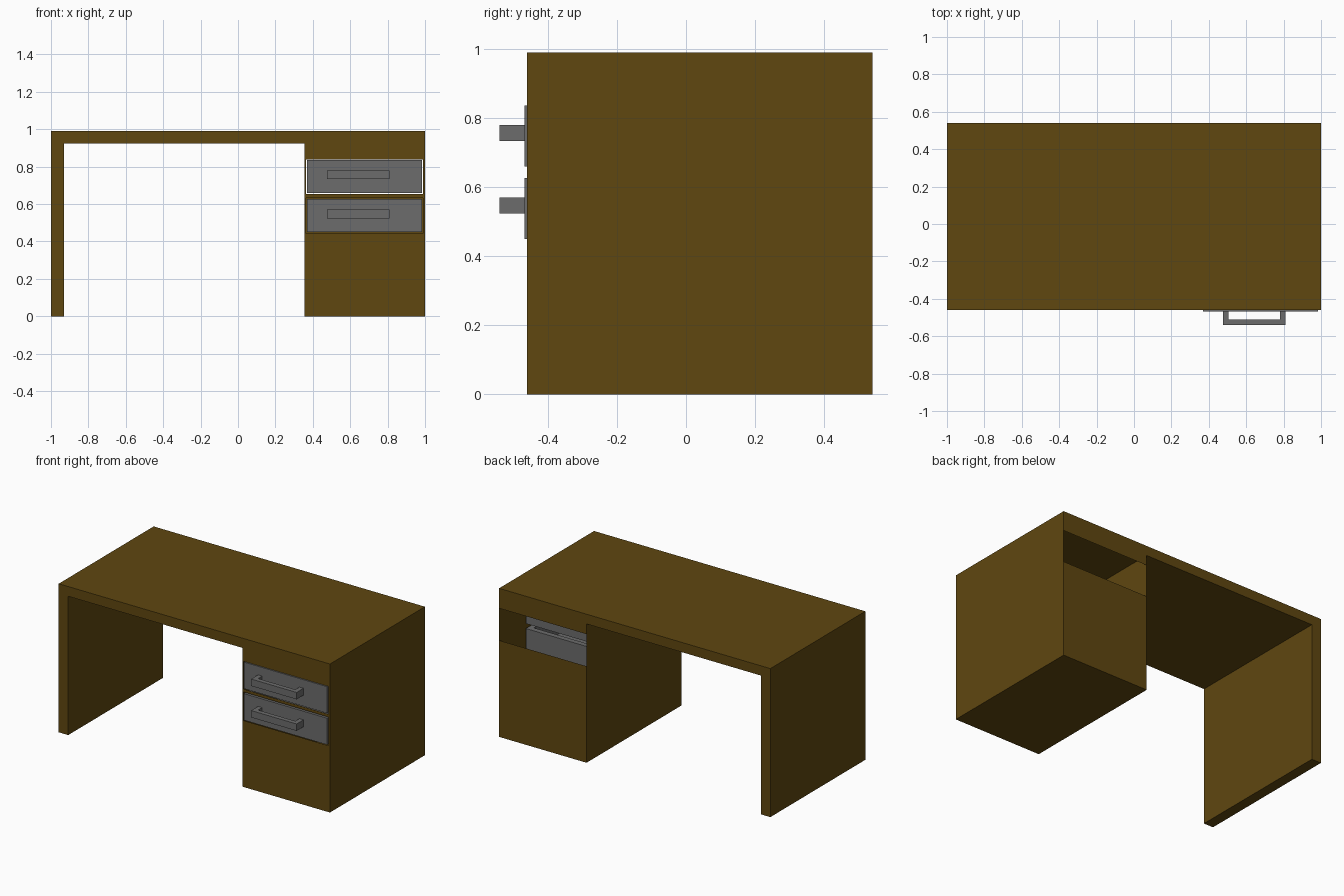
import bpy, bmesh
from mathutils import Vector

if "Cube" in bpy.data.objects:
    bpy.data.objects.remove(bpy.data.objects["Cube"])

FRONT, BACK = -0.46, 0.54
TOP, UNDER = 0.99, 0.925
CAB_L = 0.355


def material(name, color):
    mat = bpy.data.materials.new(name)
    mat.diffuse_color = color
    mat.use_nodes = True
    mat.node_tree.nodes["Principled BSDF"].inputs["Base Color"].default_value = mat.diffuse_color
    return mat


wood = material("brown_wood", (0.115, 0.063, 0.005, 1))
metal = material("dark_grey", (0.15, 0.15, 0.15, 1))


def finish(bm, name, mat):
    bmesh.ops.recalc_face_normals(bm, faces=bm.faces)
    mesh = bpy.data.meshes.new(name)
    bm.to_mesh(mesh)
    bm.free()
    mesh.materials.append(mat)
    obj = bpy.data.objects.new(name, mesh)
    bpy.context.collection.objects.link(obj)
    return obj


def box(lo, hi):
    bm = bmesh.new()
    bmesh.ops.create_cube(bm, size=1)
    lo, hi = Vector(lo), Vector(hi)
    for v in bm.verts:
        v.co = (lo + hi) / 2 + v.co * (hi - lo)
    return bm


def extrude_profile(points, offset):
    bm = bmesh.new()
    face = bm.faces.new([bm.verts.new(p) for p in points])
    geom = bmesh.ops.extrude_face_region(bm, geom=[face], use_keep_orig=True)["geom"]
    bmesh.ops.translate(bm, vec=offset,
                        verts=[g for g in geom if isinstance(g, bmesh.types.BMVert)])
    return bm


# Desktop and left leg panel as one L-shaped slab
outline = [(-1, 0), (-0.93, 0), (-0.93, UNDER), (1, UNDER), (1, TOP), (-1, TOP)]
finish(extrude_profile([(x, FRONT, z) for x, z in outline], (0, BACK - FRONT, 0)),
       "desktop_and_leg_panel", wood)

# Thin-walled cabinet with two drawer openings in front and a slot at the back
bm = box((CAB_L, FRONT, 0), (1, BACK, UNDER))
front_holes = [(0.443, 0.633), (0.653, 0.838)]
back_hole = (0.643, 0.857)
cuts = [((x, 0, 0), (1, 0, 0)) for x in (0.363, 0.99)]
cuts += [((0, 0, z), (0, 0, 1)) for z in sum(front_holes, ()) + back_hole]
for co, no in cuts:
    bmesh.ops.bisect_plane(bm, geom=bm.verts[:] + bm.edges[:] + bm.faces[:],
                           plane_co=co, plane_no=no)


def is_open(face):
    c = face.calc_center_median()
    if abs(c.z - UNDER) < 1e-4:
        return True
    if abs(c.y - FRONT) < 1e-4:
        return 0.363 < c.x < 0.99 and any(a < c.z < b for a, b in front_holes)
    return abs(c.y - BACK) < 1e-4 and back_hole[0] < c.z < back_hole[1]


bmesh.ops.delete(bm, geom=[f for f in bm.faces if is_open(f)], context='FACES')
finish(bm, "drawer_cabinet", wood)

# Open-topped drawers with U-shaped pull handles
handle = [(0.475, -0.465), (0.475, -0.54), (0.81, -0.54), (0.81, -0.465),
          (0.78, -0.465), (0.78, -0.51), (0.505, -0.51), (0.505, -0.465)]
for name, z in (("lower", 0.45), ("upper", 0.66)):
    bm = box((0.37, -0.467, z), (0.985, 0.28, z + 0.177))
    top = max(bm.faces, key=lambda f: f.calc_center_median().z)
    bmesh.ops.inset_region(bm, faces=[top], thickness=0.05)
    inner = bmesh.ops.extrude_discrete_faces(bm, faces=[top])["faces"][0]
    bmesh.ops.translate(bm, vec=(0, 0, -0.14), verts=inner.verts[:])
    finish(bm, name + "_drawer", metal)
    finish(extrude_profile([(x, y, z + 0.074) for x, y in handle], (0, 0, 0.046)),
           name + "_drawer_handle", metal)
